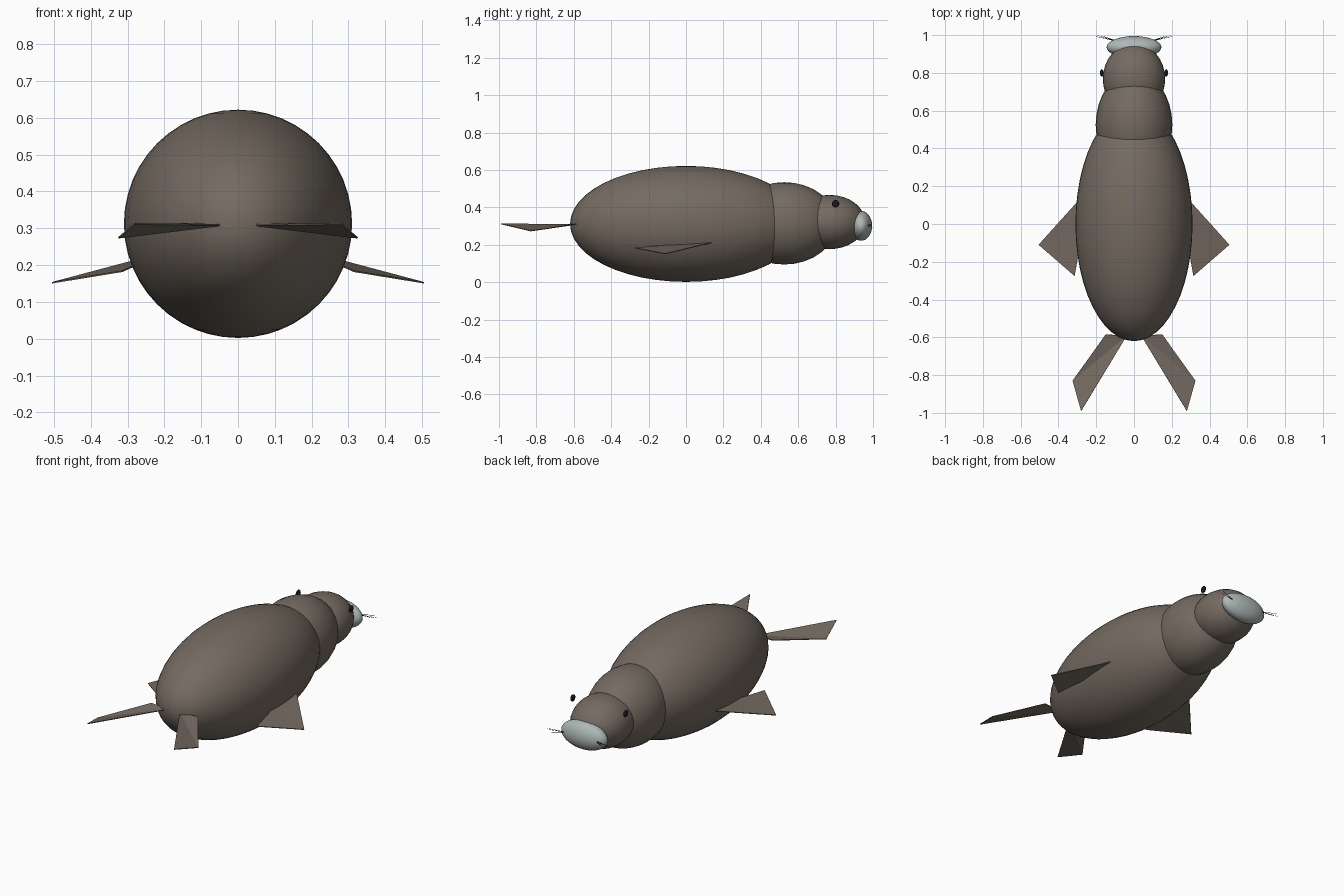
import bpy
import math
from mathutils import Vector

if "Cube" in bpy.data.objects:
    bpy.data.objects.remove(bpy.data.objects["Cube"])


def material(name, rgb):
    m = bpy.data.materials.new(name)
    m.diffuse_color = (*rgb, 1)
    m.use_nodes = True
    m.node_tree.nodes["Principled BSDF"].inputs["Base Color"].default_value = m.diffuse_color
    return m


BROWN = material("brown fur", (0.175, 0.145, 0.118))
PALE = material("pale grey muzzle", (0.42, 0.48, 0.47))
BLACK = material("black", (0.008, 0.009, 0.014))


def ellipsoid(name, centre, radii, mat, segments=32, rings=16):
    bpy.ops.mesh.primitive_uv_sphere_add(segments=segments, ring_count=rings, radius=1, location=centre)
    o = bpy.context.object
    o.name = name
    o.scale = radii
    bpy.ops.object.transform_apply(location=False, rotation=False, scale=True)
    bpy.ops.object.shade_smooth()
    o.data.materials.append(mat)
    return o


def flipper(name, side, points):
    # Thin folded blade: two triangles sharing the diagonal 0-2
    verts = [(side * x, y, z) for x, y, z in points]
    faces = [(0, 1, 2), (0, 2, 3)]
    if side < 0:
        faces = [f[::-1] for f in faces]
    me = bpy.data.meshes.new(name)
    me.from_pydata(verts, [], faces)
    o = bpy.data.objects.new(name, me)
    bpy.context.collection.objects.link(o)
    me.materials.append(BROWN)
    s = o.modifiers.new("thickness", 'SOLIDIFY')
    s.thickness = 0.004
    s.offset = 0


def whisker(name, a, b):
    a, b = Vector(a), Vector(b)
    bpy.ops.mesh.primitive_cone_add(vertices=5, radius1=0.0016, radius2=0.0008,
                                    depth=(b - a).length, location=(a + b) / 2)
    o = bpy.context.object
    o.name = name
    o.rotation_euler = (b - a).to_track_quat('Z', 'Y').to_euler()
    o.data.materials.append(BLACK)


# Body, neck, head and muzzle in a row along y
ellipsoid("body", (0, 0, 0.312), (0.31, 0.62, 0.31), BROWN, 48, 24)
ellipsoid("neck", (0, 0.525, 0.315), (0.203, 0.28, 0.22), BROWN)
ellipsoid("head", (0, 0.768, 0.322), (0.165, 0.19, 0.145), BROWN)
ellipsoid("muzzle", (0, 0.936, 0.302), (0.145, 0.059, 0.08), PALE)

for side, label in ((-1, "left"), (1, "right")):
    ellipsoid(label + "_eye", (side * 0.171, 0.80, 0.42), (0.009, 0.02, 0.02), BLACK, 16, 8)
    # Front flipper: broad triangle drooping outward
    flipper(label + "_front_flipper", side,
            [(0.27, -0.03, 0.203), (0.315, -0.275, 0.183), (0.505, -0.11, 0.152), (0.28, 0.14, 0.212)])
    # Rear flipper: trailing blade with its outer corner dropped
    flipper(label + "_rear_flipper", side,
            [(0.037, -0.59, 0.309), (0.28, -0.99, 0.312), (0.325, -0.83, 0.274), (0.15, -0.585, 0.313)])
    # Whiskers fanning out from the muzzle
    for i, (x, y, z) in enumerate(((0.195, 0.998, 0.312), (0.20, 0.992, 0.302), (0.17, 0.996, 0.292))):
        whisker(f"{label}_whisker_{i + 1}", (side * 0.09, 0.968, 0.304), (side * x, y, z))
